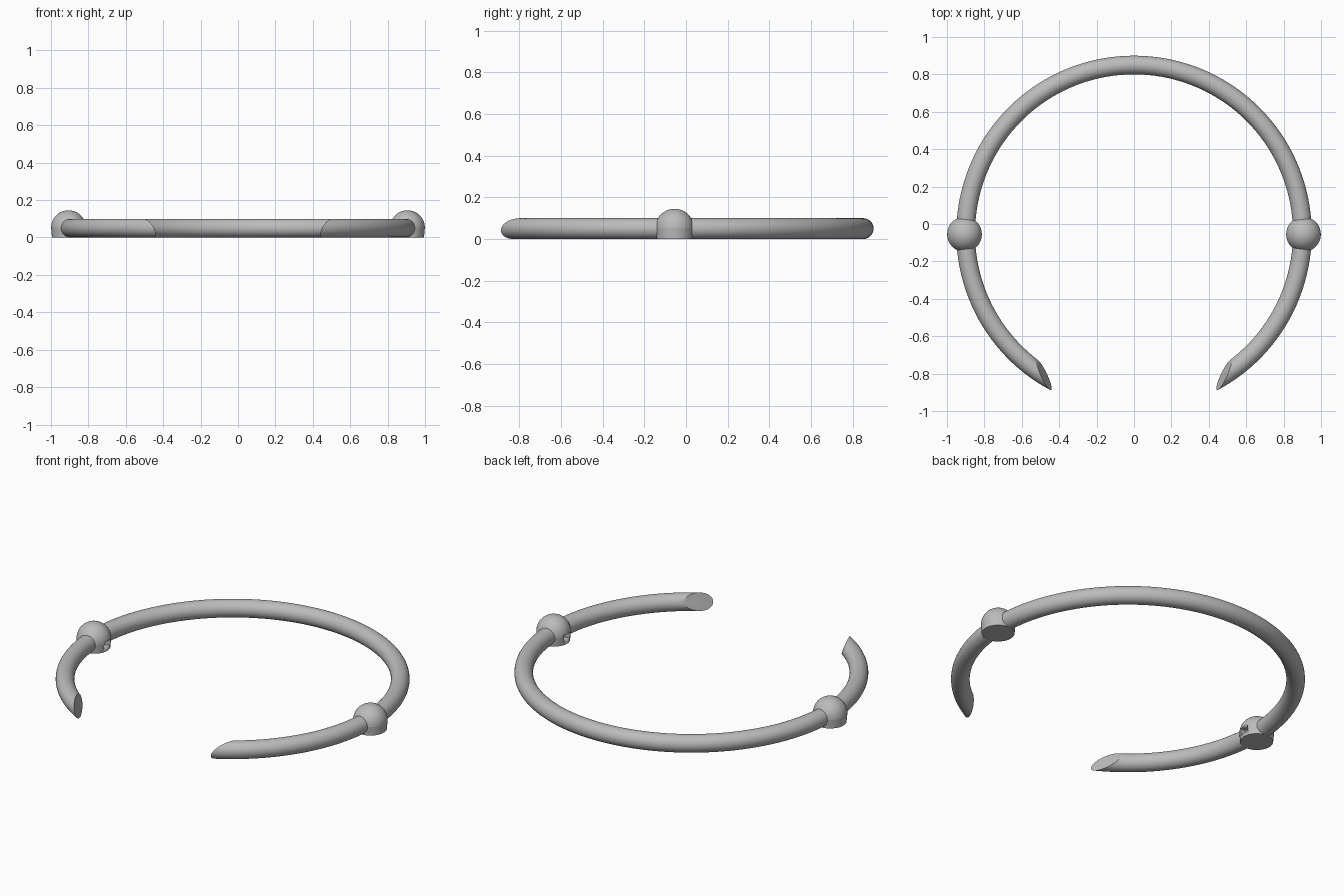
import bpy, bmesh
from math import pi, sin, cos, atan2, acos, sqrt, radians
from mathutils import Vector

cube = bpy.data.objects.get("Cube")
if cube:
    bpy.data.objects.remove(cube, do_unlink=True)

RING_R, TUBE_R, CENTRE_Y = 0.9, 0.05, -0.05
BALL_X, BALL_Y, BALL_Z, BALL_R = 0.906, -0.055, 0.052, 0.093

metal = bpy.data.materials.new("grey_metal")
metal.use_nodes = True
grey = (0.5, 0.5, 0.5, 1)
metal.diffuse_color = grey
metal.node_tree.nodes["Principled BSDF"].inputs["Base Color"].default_value = grey


def make(name, bm, angle=35):
    bmesh.ops.recalc_face_normals(bm, faces=bm.faces)
    mesh = bpy.data.meshes.new(name)
    bm.to_mesh(mesh)
    bm.free()
    obj = bpy.data.objects.new(name, mesh)
    bpy.context.collection.objects.link(obj)
    mesh.materials.append(metal)
    bpy.ops.object.select_all(action='DESELECT')
    obj.select_set(True)
    bpy.context.view_layer.objects.active = obj
    bpy.ops.object.shade_smooth_by_angle(angle=radians(angle))
    return obj


# Open ring: a round tube whose two ends are sliced by slanted planes
def end_angle(rho, z):
    n = Vector((-0.928, 0.371, 0.35))
    c = Vector((0.478, -0.815 - CENTRE_Y, TUBE_R))
    d = n.dot(c) - n.z * z
    return atan2(n.y, n.x) + acos(d / (rho * sqrt(n.x**2 + n.y**2))) - 2 * pi


SIDES, STEPS = 32, 120
bm = bmesh.new()
strands = []
for i in range(SIDES):
    a = 2 * pi * i / SIDES
    rho, z = RING_R + TUBE_R * cos(a), TUBE_R + TUBE_R * sin(a)
    start = end_angle(rho, z)
    span = pi - 2 * start
    strands.append([])
    for j in range(STEPS + 1):
        t = start + span * j / STEPS
        strands[-1].append(bm.verts.new((rho * cos(t), CENTRE_Y + rho * sin(t), z)))
for i in range(SIDES):
    a, b = strands[i - 1], strands[i]
    for j in range(STEPS):
        bm.faces.new((a[j], a[j + 1], b[j + 1], b[j]))
for j in (0, -1):
    bm.faces.new([s[j] for s in strands])
make("open_ring", bm)


# Domed beads: flat base, flattened where the ring passes through
def bead(name, side):
    bm = bmesh.new()
    bmesh.ops.create_uvsphere(bm, u_segments=48, v_segments=24, radius=BALL_R)
    bmesh.ops.bisect_plane(bm, geom=bm.verts[:] + bm.edges[:] + bm.faces[:],
                           plane_co=(0, 0, 0), plane_no=(0, 0, 1), clear_inner=True)
    rim = [e for e in bm.edges if e.is_boundary]
    new = bmesh.ops.extrude_edge_only(bm, edges=rim)["geom"]
    for v in new:
        if isinstance(v, bmesh.types.BMVert):
            v.co = (v.co.x * 0.95, v.co.y * 0.95, -BALL_Z)
    bmesh.ops.holes_fill(bm, edges=[e for e in bm.edges if e.is_boundary])
    for v in bm.verts:
        v.co.y = max(-0.087, min(0.087, v.co.y))
    bmesh.ops.translate(bm, verts=bm.verts, vec=(side * BALL_X, BALL_Y, BALL_Z))
    obj = make(name, bm)

    # Small square slot on the inward side
    cut = bmesh.new()
    bmesh.ops.create_cube(cut, size=1)
    bmesh.ops.scale(cut, verts=cut.verts, vec=(0.08, 0.055, 0.04))
    bmesh.ops.translate(cut, verts=cut.verts, vec=(side * 0.82, BALL_Y, 0.04))
    cutter = make("slot_cutter", cut)
    cutter.hide_render = True
    mod = obj.modifiers.new("slot", 'BOOLEAN')
    mod.operation = 'DIFFERENCE'
    mod.solver = 'EXACT'
    mod.object = cutter
    bpy.context.view_layer.objects.active = obj
    bpy.ops.object.modifier_apply(modifier=mod.name)
    bpy.data.objects.remove(cutter, do_unlink=True)


bead("left_bead", 1)
bead("right_bead", -1)
